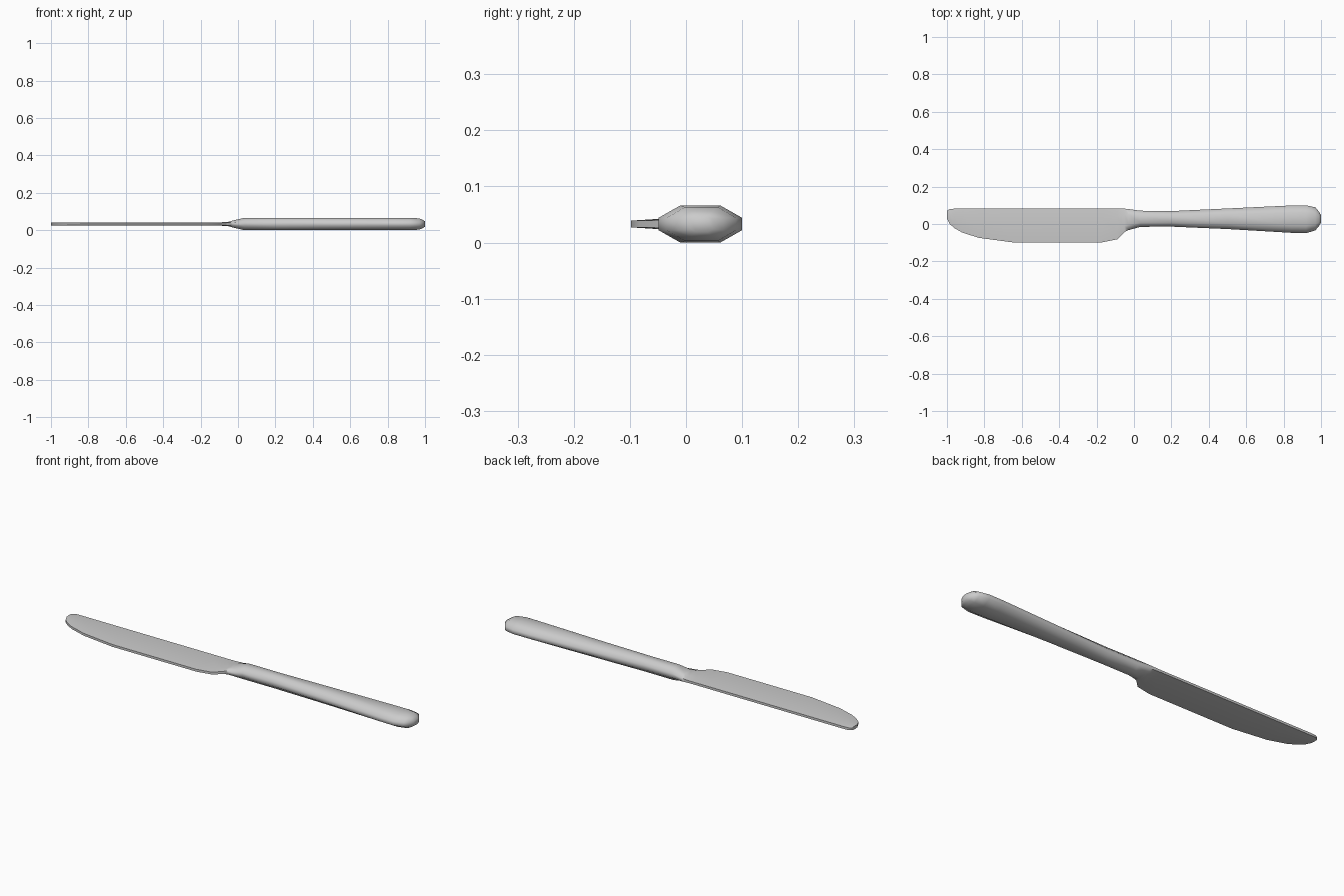
import bpy, bmesh

if "Cube" in bpy.data.objects:
    bpy.data.objects.remove(bpy.data.objects["Cube"])

ZC = 0.033  # mid-plane height of the knife


def loft(name, stations):
    """Skin eight-sided sections: x, y low, y high, side half height, middle half height."""
    bm = bmesh.new()
    rings = []
    for x, lo, hi, side, mid in stations:
        a, b = lo + 0.26 * (hi - lo), lo + 0.74 * (hi - lo)
        pts = [(lo, -side), (a, -mid), (b, -mid), (hi, -side),
               (hi, side), (b, mid), (a, mid), (lo, side)]
        rings.append([bm.verts.new((x, y, ZC + z)) for y, z in pts])
    for r, s in zip(rings, rings[1:]):
        for i in range(8):
            j = (i + 1) % 8
            bm.faces.new((r[i], r[j], s[j], s[i]))
    bm.faces.new(rings[0])
    bm.faces.new(rings[-1])
    bmesh.ops.recalc_face_normals(bm, faces=bm.faces)
    mesh = bpy.data.meshes.new(name)
    bm.to_mesh(mesh)
    bm.free()
    ob = bpy.data.objects.new(name, mesh)
    bpy.context.collection.objects.link(ob)
    bpy.ops.object.select_all(action='DESELECT')
    ob.select_set(True)
    bpy.context.view_layer.objects.active = ob
    bpy.ops.object.shade_smooth_by_angle(angle=1.1)
    return ob


# Blade with rounded tip and heel, neck and flared handle in one skin
E, M = 0.006, 0.009
loft("table_knife", [
    (-1.0, 0.03, 0.07, E, 0.008),
    (-0.985, 0.0, 0.08, E, M),
    (-0.96, -0.022, 0.082, E, M),
    (-0.92, -0.045, 0.082, E, M),
    (-0.83, -0.074, 0.082, E, M),
    (-0.65, -0.098, 0.082, E, M),
    (-0.17, -0.098, 0.082, E, M),
    (-0.09, -0.082, 0.082, E, M),
    (-0.05, -0.043, 0.082, 0.007, 0.012),
    (-0.03, -0.033, 0.080, 0.009, 0.018),
    (0.035, -0.015, 0.071, 0.011, 0.033),
    (0.2, -0.014, 0.069, 0.011, 0.033),
    (0.5, -0.027, 0.083, 0.011, 0.033),
    (0.84, -0.047, 0.099, 0.011, 0.033),
    (0.92, -0.049, 0.1, 0.011, 0.033),
    (0.97, -0.034, 0.089, 0.011, 0.03),
    (0.988, -0.012, 0.067, 0.011, 0.022),
    (1.0, 0.008, 0.048, 0.009, 0.014),
])
